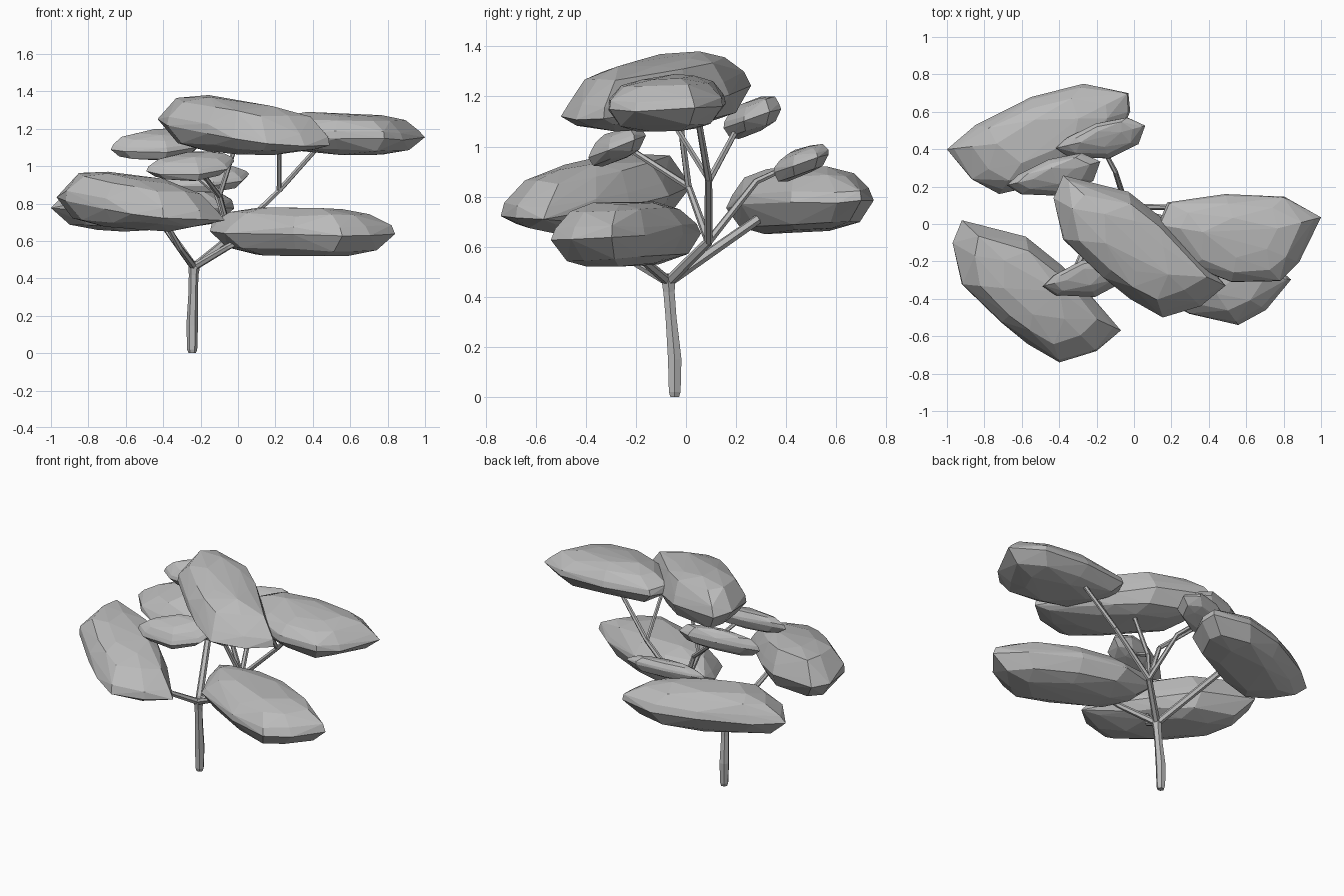
import bpy
import bmesh
import random
from mathutils import Vector

random.seed(4)
cube = bpy.data.objects.get("Cube")
if cube:
    bpy.data.objects.remove(cube)

grey = bpy.data.materials.new("plain_grey")
grey.use_nodes = True
grey.diffuse_color = (0.5, 0.5, 0.5, 1)
grey.node_tree.nodes["Principled BSDF"].inputs["Base Color"].default_value = (0.5, 0.5, 0.5, 1)

# Plan outlines of the leaf clumps, each filling a -1..1 square
BROAD = [(-.89, 1), (-1, .68), (-.89, .1), (-.42, -.44), (-.11, -.74), (.27, -1),
         (.71, -.84), (1, -.55), (.6, 0), (.3, .36), (-.13, .77)]
LONG = [(-1, -.19), (-.73, -.73), (-.43, -1), (.1, -.8), (.84, -.12),
        (1, .5), (.98, .83), (.49, 1), (-.08, .76), (-.69, .25)]
OVAL = [(1, .47), (.55, .94), (-.18, 1), (-.89, .81), (-1, .3), (-.6, -.64),
        (-.1, -1), (.5, -.98), (.73, -.55)]
SMALL = [(-1, -.5), (-.7, -.92), (.2, -1), (.85, -.3), (1, .6), (.6, 1), (-.1, .7), (-.75, 0)]
MIRRORED = [(-x, y) for x, y in LONG]

# Cross-section of a clump: height, outline scale, number of outline points skipped
RINGS = [(-.1, 1, 1), (.25, .95, 1), (.75, .75, 1), (1, .45, 2), (-.75, .8, 1), (-1, .5, 2)]


def clump(name, outline, low, high, tilt=(0, 0), drop=0, under=1):
    """Faceted leaf clump filling the box low..high; the rim is tilted and lowered
    by drop, and under is the share of the tilt that reaches the underside."""
    low, high = Vector(low), Vector(high)
    middle, half = (low + high) / 2, (high - low) / 2
    points = []
    for height, scale, step in RINGS:
        share = under if height < -.5 else 1
        sag = drop if abs(height) < .5 else 0
        for x, y in outline[::step]:
            s = scale * (1 if scale == 1 else random.uniform(.95, 1.05))
            z = height + (tilt[0] * x + tilt[1] * y) * s * share - sag
            points.append(Vector((x * s, y * s, z + random.uniform(-.06, .06))))
    top, bottom = max(p.z for p in points), min(p.z for p in points)
    bm = bmesh.new()
    for p in points:
        p.z = 2 * (p.z - bottom) / (top - bottom) - 1
        bm.verts.new([middle[i] + p[i] * half[i] for i in range(3)])
    bmesh.ops.convex_hull(bm, input=bm.verts)
    loose = [v for v in bm.verts if not v.link_faces]
    bmesh.ops.delete(bm, geom=loose, context='VERTS')
    bmesh.ops.recalc_face_normals(bm, faces=bm.faces)
    mesh = bpy.data.meshes.new(name)
    bm.to_mesh(mesh)
    bm.free()
    mesh.materials.append(grey)
    bpy.context.collection.objects.link(bpy.data.objects.new(name, mesh))


def limb(name, path, radii):
    """Tapered tube along a path of points, one radius per point."""
    curve = bpy.data.curves.new(name, 'CURVE')
    curve.dimensions = '3D'
    curve.bevel_depth = 1
    curve.bevel_resolution = 1
    curve.use_fill_caps = True
    spline = curve.splines.new('POLY')
    spline.points.add(len(path) - 1)
    for point, position, radius in zip(spline.points, path, radii):
        point.co = (*position, 1)
        point.radius = radius
    spline.use_smooth = False
    curve.materials.append(grey)
    bpy.context.collection.objects.link(bpy.data.objects.new(name, curve))


# Leaf clumps
clump("left_front_clump", BROAD, (-.97, -.74, .65), (-.07, .02, .97), (-.35, .25), .15, .4)
clump("top_clump", BROAD, (-.43, -.5, 1.06), (.49, .26, 1.38), (-.35, .25), .15, .4)
clump("left_back_clump", LONG, (-1, .16, .65), (-.02, .75, .92), (0, .1))
clump("right_front_clump", MIRRORED, (-.15, -.54, .52), (.84, .06, .78), (0, .1))
clump("right_top_clump", OVAL, (.13, -.31, 1.06), (1, .16, 1.29), (-.15, .1))
clump("small_back_clump", SMALL, (-.42, .35, .86), (.06, .57, 1.01), (0, .7))
clump("small_left_clump", SMALL, (-.68, .15, 1.03), (-.18, .38, 1.2), (0, .6))
clump("small_front_clump", SMALL, (-.49, -.39, .92), (-.02, -.16, 1.08), (0, .7))

# Trunk and the points where it forks
fork = (-.235, -.07, .46)
middle_fork = (-.04, .09, .62)
right_fork = (.22, .09, .87)
upper_fork = (-.12, .09, .86)
front_fork = (-.1, .01, .84)
limb("trunk", [(-.245, -.045, 0), (-.245, -.045, .02), (-.245, -.045, .15), (-.24, -.06, .32),
               (-.237, -.068, .42), (-.235, -.07, .46), (-.23, -.068, .49)],
     [.02, .027, .031, .025, .026, .031, .02])

# Branches, each from a fork into a clump
BRANCHES = {
    "main": ([fork, middle_fork], .022),
    "left_back": ([fork, (-.45, .36, .76)], .022),
    "left_front": ([fork, (-.31, -.24, .56), (-.4, -.36, .72)], .02),
    "right_front": ([fork, (-.05, -.2, .57), (.1, -.24, .64)], .02),
    "right_inner": ([middle_fork, right_fork], .017),
    "upper_inner": ([middle_fork, upper_fork], .016),
    "front_inner": ([middle_fork, front_fork], .016),
    "small_back": ([middle_fork, (-.1, .28, .86), (-.18, .43, .93)], .016),
    "small_left": ([upper_fork, (-.4, .22, 1.1)], .014),
    "small_front": ([front_fork, (-.22, -.24, 1.0)], .014),
    "top": ([front_fork, (0, -.03, 1.15)], .014),
    "right_top": ([right_fork, (.48, .04, 1.16)], .015),
    "top_right": ([right_fork, (.22, -.08, 1.14)], .013),
}
for name, (path, radius) in BRANCHES.items():
    limb(name + "_branch", path, [radius * (1 - .15 * i) for i in range(len(path))])
